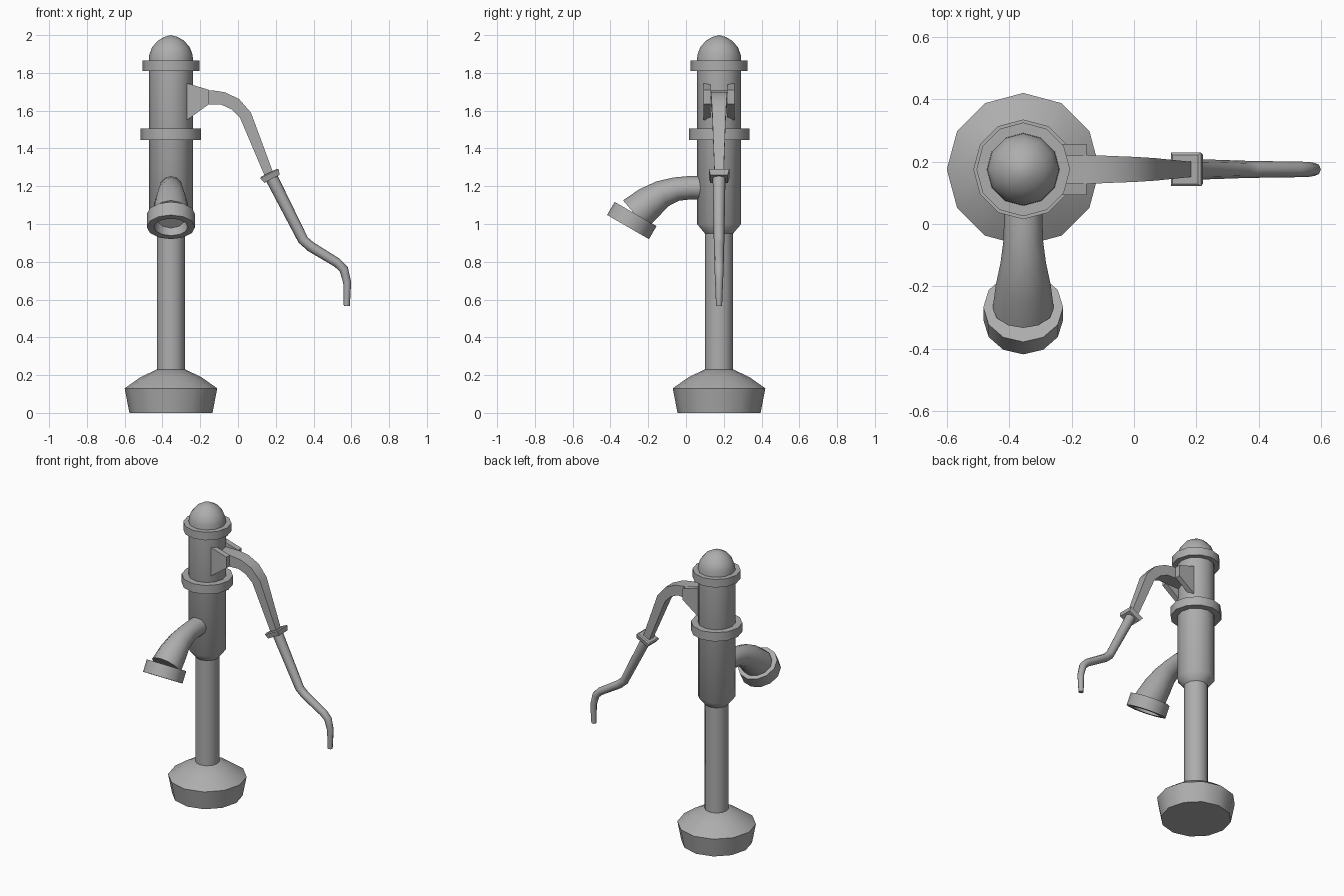
import bpy
import bmesh
import math
from mathutils import Vector

cube = bpy.data.objects.get("Cube")
if cube:
    bpy.data.objects.remove(cube, do_unlink=True)

iron = bpy.data.materials.new("grey_iron")
iron.use_nodes = True
iron.diffuse_color = (0.42, 0.42, 0.42, 1)
iron.node_tree.nodes["Principled BSDF"].inputs["Base Color"].default_value = iron.diffuse_color

X, Y, Z = Vector((1, 0, 0)), Vector((0, 1, 0)), Vector((0, 0, 1))
CX, CY = -0.355, 0.175          # centre of the pump column


def loft(name, stations, side, sides=12, axis=None, smooth=40):
    """Join rings given as (point, half width, half height); axis fixes their tilt."""
    bm = bmesh.new()
    pts = [Vector(s[0]) for s in stations]
    square = sides == 4
    rings = []
    for i, (p, wide, high) in enumerate(stations):
        tangent = axis or pts[min(i + 1, len(pts) - 1)] - pts[max(i - 1, 0)]
        up = side.cross(tangent).normalized()
        grow = math.sqrt(2) if square else 1
        ring = []
        for k in range(sides):
            a = math.tau * (k + 0.5 * square) / sides
            ring.append(bm.verts.new(
                pts[i] + grow * (side * wide * math.cos(a) + up * high * math.sin(a))))
        rings.append(ring)
    for a, b in zip(rings, rings[1:]):
        for k in range(sides):
            j = (k + 1) % sides
            bm.faces.new((a[k], a[j], b[j], b[k]))
    bm.faces.new(rings[0][::-1])
    bm.faces.new(rings[-1])
    bmesh.ops.remove_doubles(bm, verts=bm.verts, dist=0.0005)
    return finish(name, bm, smooth)


def finish(name, bm, smooth):
    bmesh.ops.recalc_face_normals(bm, faces=bm.faces)
    mesh = bpy.data.meshes.new(name)
    bm.to_mesh(mesh)
    bm.free()
    mesh.materials.append(iron)
    ob = bpy.data.objects.new(name, mesh)
    bpy.context.collection.objects.link(ob)
    if smooth:
        bpy.ops.object.select_all(action="DESELECT")
        ob.select_set(True)
        bpy.context.view_layer.objects.active = ob
        bpy.ops.object.shade_smooth_by_angle(angle=math.radians(smooth))
    return ob


def turned(name, profile):
    """Lathe a (radius, height) profile around the column."""
    return loft(name, [((CX, CY, z), r, r) for r, z in profile], X, axis=Z)


# Column, from the ground up
turned("base", [(0.22, 0), (0.245, 0.13), (0.16, 0.19), (0.075, 0.23)])
turned("pipe", [(0.075, 0.2), (0.075, 0.98)])
turned("barrel", [(0.075, 0.95), (0.117, 1.0), (0.117, 1.85)])
turned("middle_collar", [(0.16, 1.445), (0.16, 1.505)])
turned("top_collar", [(0.15, 1.81), (0.15, 1.865)])
turned("dome", [(0.117, 1.85), (0.115, 1.895), (0.1, 1.935),
                (0.07, 1.97), (0.036, 1.99), (0, 2.0)])

# Spout, widening as it curves down
spout = [(0.1, 1.192, 0.062), (0.02, 1.192, 0.062), (-0.05, 1.185, 0.063),
         (-0.125, 1.16, 0.073), (-0.195, 1.113, 0.088), (-0.27, 1.05, 0.098)]
loft("spout", [((CX, y, z), r, r) for y, z, r in spout], X)

# Hollow mouth ring on the end of the spout
mouth, down = Vector((CX, -0.267, 1.053)), Vector((0, -0.5, -0.866))
ring = [(0.128, 0), (0.128, 0.08), (0.09, 0.08), (0.085, 0.012)]
loft("spout_mouth", [(mouth + down * d, r, r) for r, d in ring], X, axis=down)

# Two bracket plates that hold the handle
for label, s in (("front", -1), ("back", 1)):
    bm = bmesh.new()
    outline = [(-0.27, 1.55), (-0.153, 1.635), (-0.153, 1.71), (-0.27, 1.745)]
    face = bm.faces.new([bm.verts.new((x, CY + s * 0.045, z)) for x, z in outline])
    new = bmesh.ops.extrude_face_region(bm, geom=[face])["geom"]
    bmesh.ops.translate(bm, vec=Y * s * 0.037,
                        verts=[v for v in new if isinstance(v, bmesh.types.BMVert)])
    finish(label + "_bracket", bm, 0)

# Flat lever arm: x, z, half width, half thickness
arm = [(-0.25, 1.67, 0.046, 0.038), (-0.14, 1.67, 0.046, 0.038),
       (-0.08, 1.665, 0.043, 0.034), (-0.015, 1.635, 0.04, 0.034),
       (0.04, 1.575, 0.036, 0.032), (0.165, 1.26, 0.024, 0.024)]
loft("lever_arm", [((x, CY, z), w, h) for x, z, w, h in arm], Y, sides=4, smooth=30)

# Square collar between arm and grip
along = Vector((0.45, 0, -0.89))
centre = Vector((0.172, CY, 1.255))
loft("grip_collar", [(centre + along * d, w, w) for d, w in
                     ((-0.018, 0.046), (-0.012, 0.054), (0.018, 0.046))],
     Y, sides=4, axis=along, smooth=0)

# Round grip with a bent end: x, z, radius
grip = [(0.175, 1.25, 0.034), (0.345, 0.915, 0.028), (0.385, 0.88, 0.027),
        (0.525, 0.795, 0.025), (0.56, 0.76, 0.024), (0.578, 0.69, 0.021),
        (0.576, 0.565, 0.016)]
loft("grip", [((x, CY, z), r, r) for x, z, r in grip], Y, sides=8, smooth=50)
